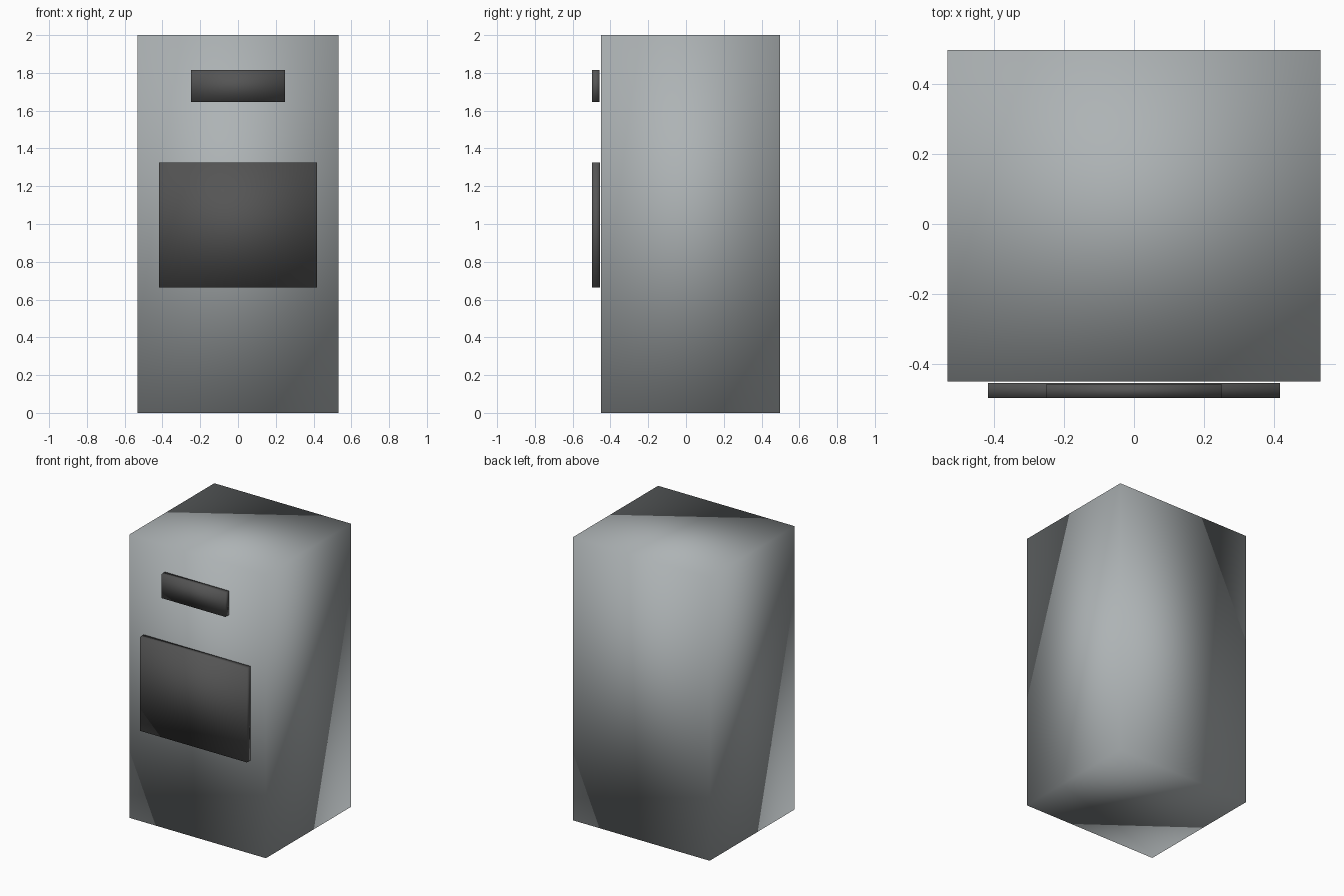
import bpy
import bmesh
from mathutils import Vector

default = bpy.data.objects.get("Cube")
if default:
    bpy.data.objects.remove(default, do_unlink=True)


def make_material(name, color):
    mat = bpy.data.materials.new(name)
    mat.use_nodes = True
    mat.diffuse_color = (*color, 1)
    mat.node_tree.nodes["Principled BSDF"].inputs["Base Color"].default_value = (*color, 1)
    return mat


def smooth_box(name, low, high, mat):
    """Box between two corners, with normals shared across its edges."""
    low, high = Vector(low), Vector(high)
    bm = bmesh.new()
    bmesh.ops.create_cube(bm, size=1)
    bmesh.ops.scale(bm, vec=high - low, verts=bm.verts)
    for face in bm.faces:
        face.smooth = True
    mesh = bpy.data.meshes.new(name)
    bm.to_mesh(mesh)
    bm.free()
    mesh.materials.append(mat)
    obj = bpy.data.objects.new(name, mesh)
    obj.location = (low + high) / 2
    bpy.context.collection.objects.link(obj)
    return obj


grey = make_material("light grey", (0.42, 0.45, 0.46))
charcoal = make_material("charcoal", (0.09, 0.09, 0.09))

# Main cabinet
smooth_box("cabinet_body", (-0.533, -0.45, 0), (0.533, 0.497, 2), grey)

# Front plates, standing just off the cabinet
smooth_box("large_front_panel", (-0.417, -0.497, 0.663), (0.417, -0.455, 1.326), charcoal)
smooth_box("small_upper_panel", (-0.25, -0.497, 1.645), (0.25, -0.457, 1.814), charcoal)
